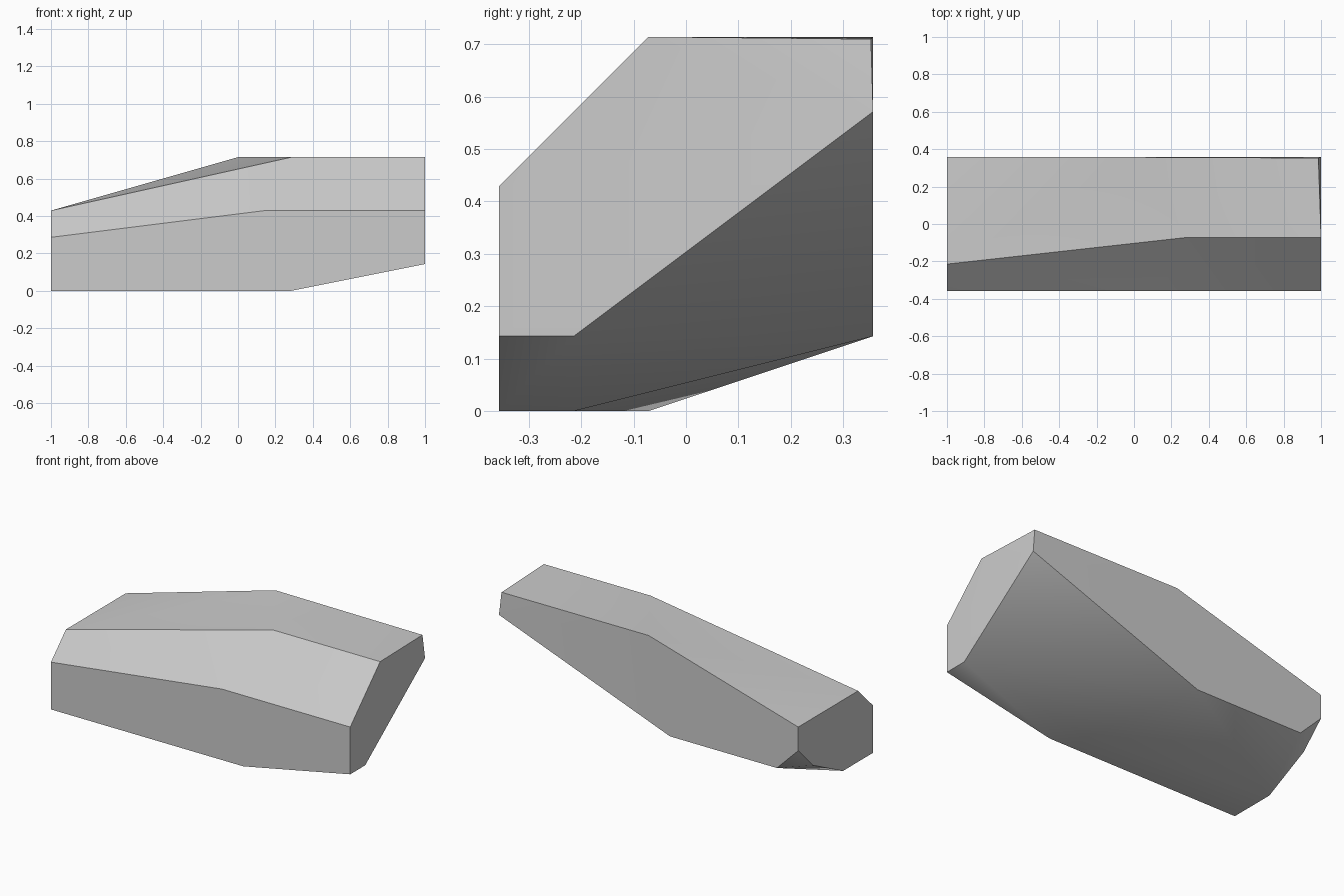
import bpy
import bmesh
import math

default_cube = bpy.data.objects.get("Cube")
if default_cube:
    bpy.data.objects.remove(default_cube, do_unlink=True)

# The block sits on a coarse lattice, fourteen cells long
CELL = 2 / 14
FRONT, BACK = -2.5, 2.5


def make_material(name, color):
    mat = bpy.data.materials.new(name)
    mat.use_nodes = True
    mat.diffuse_color = color
    mat.node_tree.nodes["Principled BSDF"].inputs["Base Color"].default_value = color
    return mat


# Outlines of the flat front and back faces, as (x, z) in cells
front_outline = [(-7, 0), (2, 0), (7, 1), (7, 3), (1, 3), (-7, 2)]
back_outline = [(-7, 2), (-6, 1), (-1, 1), (7, 4), (0, 5), (-7, 3)]

# Ridge points between the faces, as (x, y, z) in cells
top_ridge = [(-7, -1.5, 3), (2, -0.5, 5), (7, -0.5, 5)]
bottom_ridge = [(7, -1.5, 1), (1, -1.5, 0), (-7, -0.5, 0), (-7, 1.5, 1)]
worn_corner = [(6.9, 2.47, 4.97)]

points = [(x, FRONT, z) for x, z in front_outline]
points += [(x, BACK, z) for x, z in back_outline]
points += top_ridge + bottom_ridge + worn_corner

# Wrap the points in a faceted stone skin and merge flat triangles
bm = bmesh.new()
for x, y, z in points:
    bm.verts.new((x * CELL, y * CELL, z * CELL))
bmesh.ops.convex_hull(bm, input=bm.verts[:])
bmesh.ops.dissolve_limit(bm, angle_limit=0.001, verts=bm.verts[:], edges=bm.edges[:])
bmesh.ops.recalc_face_normals(bm, faces=bm.faces[:])

mesh = bpy.data.meshes.new("rock")
bm.to_mesh(mesh)
bm.free()
mesh.materials.append(make_material("stone grey", (0.6, 0.6, 0.6, 1)))

rock = bpy.data.objects.new("rock", mesh)
bpy.context.collection.objects.link(rock)

# Soft shading over shallow bends, crisp main edges
bpy.ops.object.select_all(action="DESELECT")
rock.select_set(True)
bpy.context.view_layer.objects.active = rock
bpy.ops.object.shade_smooth_by_angle(angle=math.radians(30))
